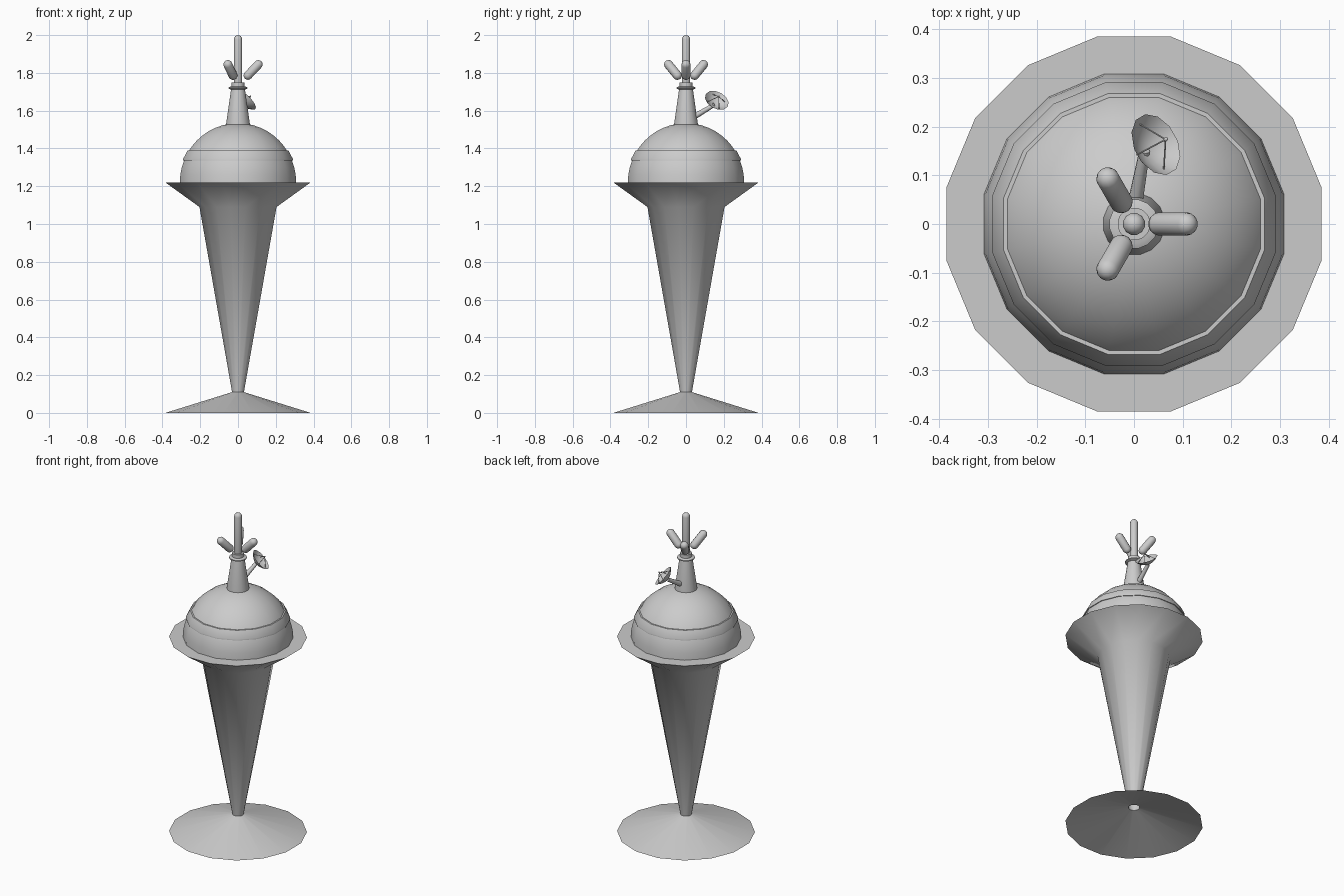
import bpy, bmesh, math
from mathutils import Vector

if "Cube" in bpy.data.objects:
    bpy.data.objects.remove(bpy.data.objects["Cube"])

grey = bpy.data.materials.new("grey")
grey.use_nodes = True
grey.diffuse_color = (0.6, 0.6, 0.6, 1)
grey.node_tree.nodes["Principled BSDF"].inputs["Base Color"].default_value = grey.diffuse_color


def lathe(name, profile, sides=16, origin=(0, 0, 0), axis=(0, 0, 1), angle=55):
    """Spin a (radius, height) profile about an axis; zero radii become poles."""
    bm = bmesh.new()
    rings = []
    for r, z in profile:
        count = sides if r > 0 else 1
        turns = [2 * math.pi * (i + 0.5) / sides for i in range(count)]
        rings.append([bm.verts.new((r * math.cos(t), r * math.sin(t), z)) for t in turns])
    for low, high in zip(rings, rings[1:]):
        for i in range(sides):
            j = (i + 1) % sides
            corners = [low[i % len(low)], low[j % len(low)],
                       high[j % len(high)], high[i % len(high)]]
            bm.faces.new(list(dict.fromkeys(corners)))
    mesh = bpy.data.meshes.new(name)
    bm.to_mesh(mesh)
    bm.free()
    mesh.materials.append(grey)
    obj = bpy.data.objects.new(name, mesh)
    bpy.context.collection.objects.link(obj)
    obj.location = origin
    obj.rotation_mode = 'QUATERNION'
    obj.rotation_quaternion = Vector((0, 0, 1)).rotation_difference(Vector(axis).normalized())
    bpy.ops.object.select_all(action='DESELECT')
    obj.select_set(True)
    bpy.context.view_layer.objects.active = obj
    bpy.ops.object.shade_smooth_by_angle(angle=math.radians(angle))
    return obj


def rod(name, start, end, r0, r1, sides=10):
    start, end = Vector(start), Vector(end)
    length = (end - start).length
    return lathe(name, [(0, 0), (r0, 0), (r1, length), (0, length)], sides, start, end - start)


def capsule(name, start, end, radius, sides=12, steps=4):
    start, end = Vector(start), Vector(end)
    length = (end - start).length
    arc = [math.pi / 2 * i / steps for i in range(steps)]
    top = [(radius * math.cos(a), length + radius * math.sin(a)) for a in arc]
    bottom = [(r, length - z) for r, z in reversed(top)]
    profile = [(0, -radius)] + bottom + top + [(0, length + radius)]
    return lathe(name, profile, sides, start, end - start)


# Open conical foot
lathe("foot", [(0.392, 0), (0.032, 0.11)])

# Tapered stem flaring into a flat-topped rim
lathe("stem_and_rim", [(0.032, 0.11), (0.208, 1.09), (0.392, 1.22), (0.29, 1.22)])

# Hemispherical dome
R, DOME_Z = 0.314, 1.22
dome = [(R * math.cos(a), DOME_Z + R * math.sin(a))
        for a in (math.pi / 2 * i / 12 for i in range(12))]
lathe("dome", dome + [(0, DOME_Z + R)])

# Raised band around the dome, with a thin shadow lip beneath
lathe("dome_band", [(0.28, 1.335), (0.297, 1.335), (0.297, 1.343), (0.273, 1.388), (0.255, 1.388)], angle=40)

# Tower with collar disc and neck
lathe("tower", [(0.064, 1.51), (0.064, 1.53), (0.037, 1.715), (0, 1.715)])
lathe("collar", [(0, 1.712), (0.04, 1.712), (0.051, 1.717), (0.051, 1.723), (0.04, 1.728), (0, 1.728)])
lathe("neck", [(0.034, 1.71), (0.034, 1.75), (0, 1.75)])

# Central mast and three splayed capsules
capsule("mast", (0, 0, 1.75), (0, 0, 1.977), 0.023)
for i in range(3):
    c, s = math.cos(i * math.tau / 3), math.sin(i * math.tau / 3)
    capsule(f"splayed_capsule_{i + 1}", (0.053 * c, 0.053 * s, 1.787),
            (0.107 * c, 0.107 * s, 1.844), 0.024)

# Dish on an arm, facing up and to the left side
n = Vector((0.66, 0.35, 0.66)).normalized()
centre = Vector((0.045, 0.163, 1.655))
depth, rim = 0.035, 0.067
bowl = [(rim * t, depth * (t * t - 1)) for t in (0, 0.25, 0.5, 0.75, 1)]
lathe("dish", bowl, 12, centre, n)
rod("dish_arm", (0, 0.03, 1.56), centre - n * depth, 0.016, 0.011)

# Feed point held by four struts
side = n.cross(Vector((0, 0, 1))).normalized()
up = n.cross(side)
feed = centre + n * 0.03
for i in range(4):
    a = i * math.pi / 2
    foot = centre - n * 0.013 + (side * math.cos(a) + up * math.sin(a)) * 0.053
    rod(f"feed_strut_{i + 1}", foot, feed, 0.0018, 0.0018, 6)
capsule("feed", feed - n * 0.002, feed + n * 0.002, 0.004, 8, 2)
